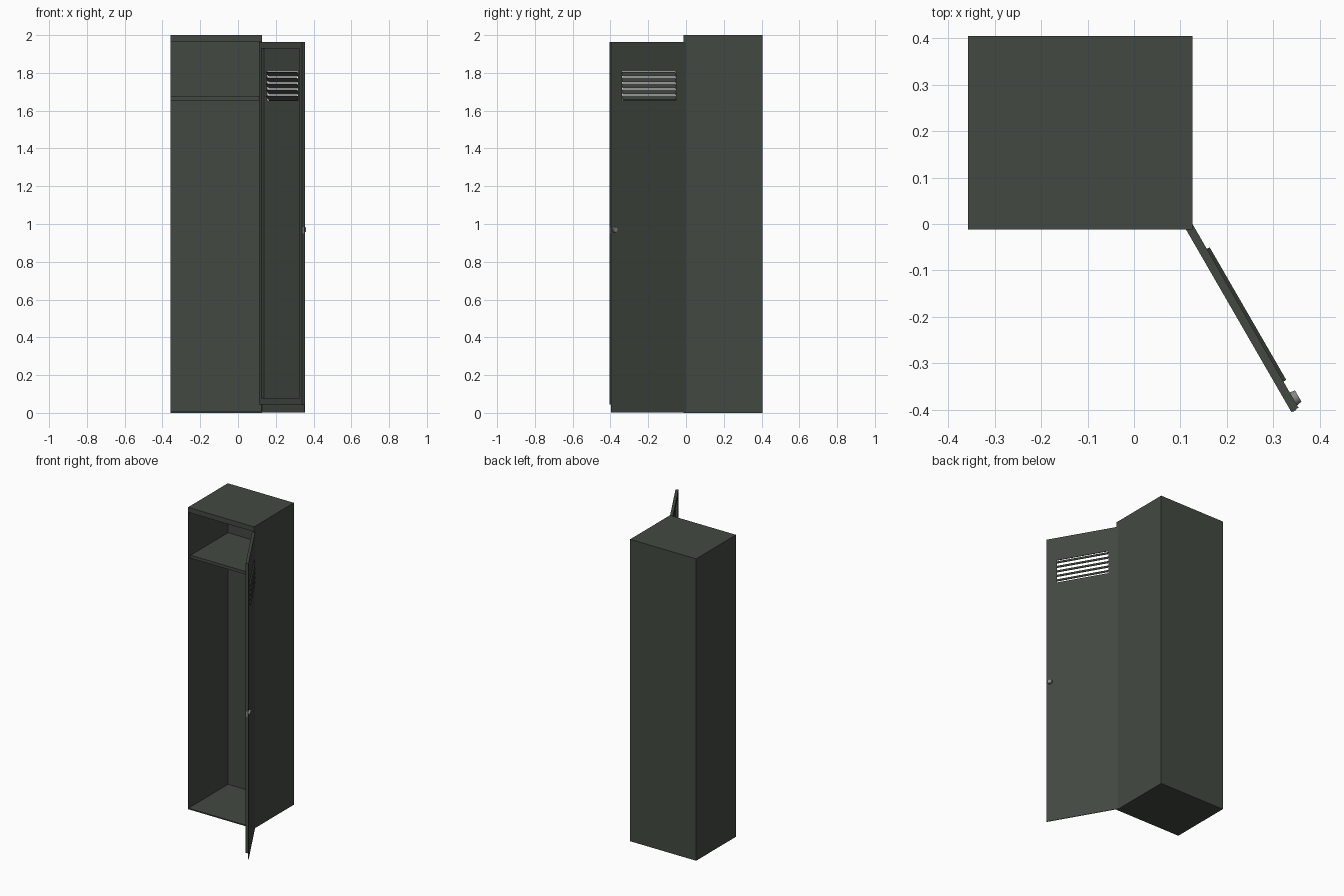
import bpy, bmesh, math
from mathutils import Matrix, Vector

if "Cube" in bpy.data.objects:
    bpy.data.objects.remove(bpy.data.objects["Cube"])


def material(name, rgb):
    m = bpy.data.materials.new(name)
    m.diffuse_color = (*rgb, 1)
    m.use_nodes = True
    m.node_tree.nodes["Principled BSDF"].inputs["Base Color"].default_value = m.diffuse_color
    return m


GREEN = material("dark green paint", (0.055, 0.067, 0.053))
METAL = material("grey metal", (0.24, 0.24, 0.24))

# carcass limits
X0, X1, Y0, Y1, H, T = -0.358, 0.126, -0.012, 0.405, 2.0, 0.004
# door frame: local x runs along the door, local y points out of its front
DOOR = Matrix.Translation((X1, 0, 0)) @ Matrix.Rotation(math.radians(-60), 4, 'Z')


def finish(name, bm, mat, matrix=None):
    bmesh.ops.recalc_face_normals(bm, faces=bm.faces)
    me = bpy.data.meshes.new(name)
    bm.to_mesh(me)
    bm.free()
    me.materials.append(mat)
    ob = bpy.data.objects.new(name, me)
    bpy.context.collection.objects.link(ob)
    if matrix:
        ob.matrix_world = matrix
    return ob


def box(name, lo, hi, mat=GREEN, matrix=None):
    lo, hi = Vector(lo), Vector(hi)
    bm = bmesh.new()
    bmesh.ops.create_cube(bm, size=1)
    for v in bm.verts:
        v.co = Vector(((lo[i] + hi[i]) / 2 + v.co[i] * (hi[i] - lo[i]) for i in range(3)))
    return finish(name, bm, mat, matrix)


def pierced_panel(name, xs, zs, y0, y1):
    """Rectangular panel in the door frame with a window in the middle cell."""
    bm = bmesh.new()
    g = [[[bm.verts.new((x, y, z)) for z in zs] for x in xs] for y in (y0, y1)]
    cells = [(i, j) for i in range(3) for j in range(3) if (i, j) != (1, 1)]
    for side in g:
        for i, j in cells:
            bm.faces.new((side[i][j], side[i + 1][j], side[i + 1][j + 1], side[i][j + 1]))
    # rims around the outside and the window
    outer = [(i, 0) for i in range(4)] + [(3, 1), (3, 2)] + [(i, 3) for i in (3, 2, 1, 0)] + [(0, 2), (0, 1)]
    for loop in (outer, [(1, 1), (2, 1), (2, 2), (1, 2)]):
        for (a, b), (c, d) in zip(loop, loop[1:] + loop[:1]):
            bm.faces.new((g[0][a][b], g[0][c][d], g[1][c][d], g[1][a][b]))
    return finish(name, bm, GREEN, DOOR)


# carcass: thin sheet panels, open at the front
box("left_side", (X0, Y0, 0), (X0 + T, Y1, H))
box("right_side", (X1 - T, Y0, 0), (X1, Y1, H))
box("back_panel", (X0 + T, Y1 - T, 0), (X1 - T, Y1, H))
box("top_panel", (X0 + T, Y0, H - T), (X1 - T, Y1 - T, H))
box("floor_panel", (X0 + T, Y0, 0), (X1 - T, Y1 - T, 0.008))
box("top_front_lip", (X0 + T, Y0, 1.967), (X1 - T, Y0 + T, H - T))

# shelf with folded front edge
box("shelf", (X0 + T, 0.01, 1.671), (X1 - T, Y1 - T, 1.675))
box("shelf_front_edge", (X0 + T, 0.01, 1.655), (X1 - T, 0.014, 1.671))

# door skin with vent window, and the raised ring behind it
L, TOP = 0.457, 1.963
V0, V1, W0, W1 = 0.062, 0.392, 1.653, 1.807
pierced_panel("door_skin", (0, V0, V1, L), (0.003, W0, W1, TOP), -0.004, 0)
pierced_panel("door_inner_frame", (0, 0.028, L - 0.028, L), (0.045, 0.078, 1.93, TOP), -0.018, -0.004)

# vent slats, low outside and high inside
for k in range(5):
    z = 1.668 + k * 0.0312
    bm = bmesh.new()
    prof = [(0.007, z - 0.013), (0.007, z - 0.010), (-0.010, z + 0.013), (-0.010, z + 0.010)]
    a, b = ([bm.verts.new((x, y, h)) for y, h in prof] for x in (V0, V1))
    bm.faces.new(a)
    bm.faces.new(b)
    for i in range(4):
        j = (i + 1) % 4
        bm.faces.new((a[i], a[j], b[j], b[i]))
    finish(f"vent_slat_{k + 1}", bm, GREEN, DOOR)

# lock knob on the outside, latch on the inner edge
bm = bmesh.new()
bmesh.ops.create_cone(bm, cap_ends=True, segments=24, radius1=0.016, radius2=0.014, depth=0.012)
knob = finish("lock_knob", bm, METAL,
              DOOR @ Matrix.Translation((0.435, 0.006, 0.97)) @ Matrix.Rotation(math.radians(-90), 4, 'X'))
bpy.context.view_layer.objects.active = knob
knob.select_set(True)
bpy.ops.object.shade_smooth_by_angle()
box("latch", (0.444, -0.0155, 0.95), (L + 0.002, -0.006, 0.985), METAL, DOOR)
